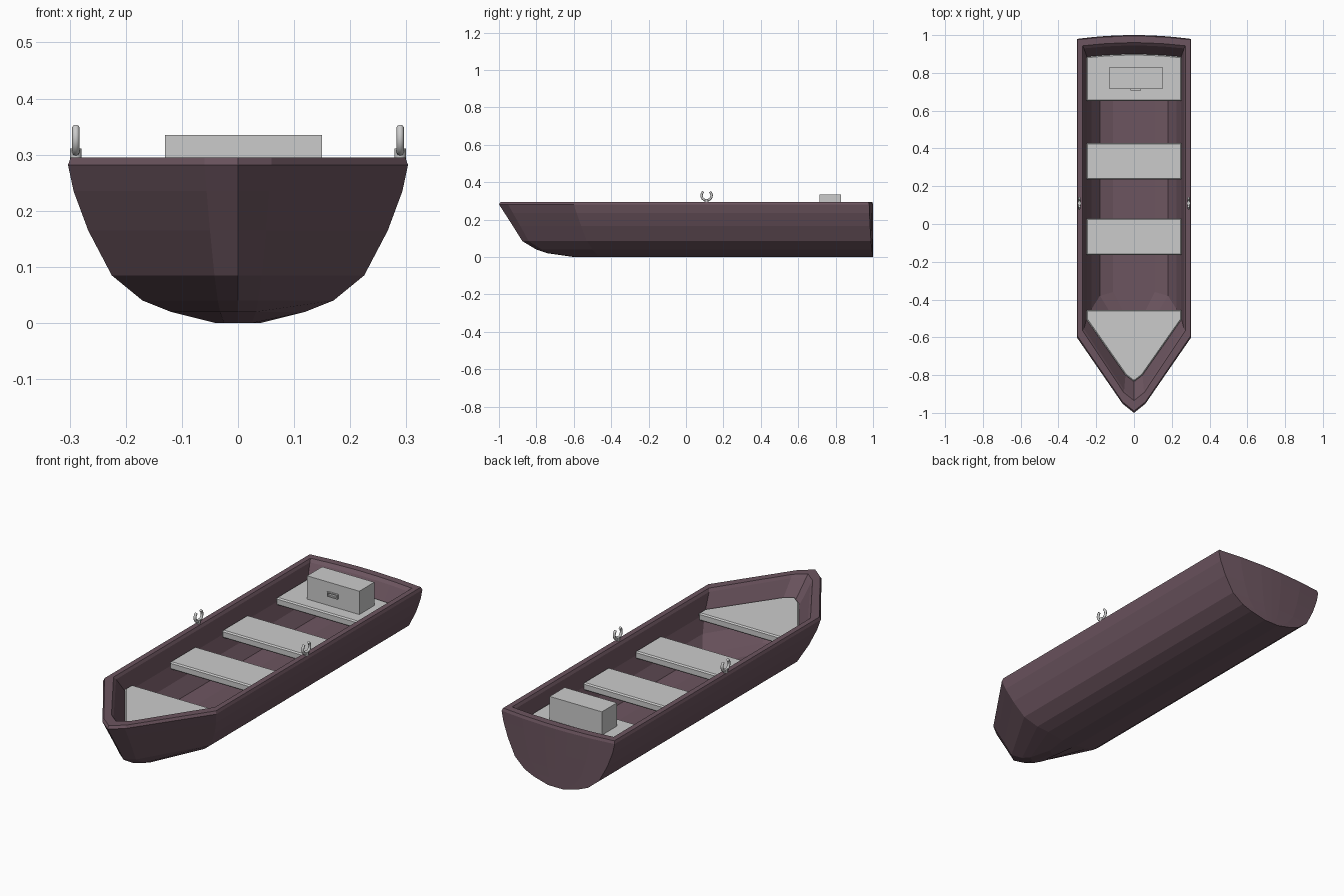
import bpy, bmesh, math

if "Cube" in bpy.data.objects:
    bpy.data.objects.remove(bpy.data.objects["Cube"])


def make_object(name, bm, mat=None):
    bmesh.ops.recalc_face_normals(bm, faces=bm.faces[:])
    mesh = bpy.data.meshes.new(name)
    bm.to_mesh(mesh)
    bm.free()
    ob = bpy.data.objects.new(name, mesh)
    bpy.context.collection.objects.link(ob)
    if mat:
        mesh.materials.append(mat)
    return ob


def bevel(ob, width, segments=1):
    m = ob.modifiers.new("bevel", 'BEVEL')
    m.width, m.segments = width, segments
    m.limit_method, m.angle_limit = 'ANGLE', math.radians(40)


def stern_curve(w, y):
    # gently bowed stern edge, from right to left
    return [(w * f, y - 0.02 * (w * f / 0.3) ** 2) for f in (1, 0.6, 0.2, 0, -0.2, -0.6, -1)]


def outline(w, knuckle, bow_x, tip, stern):
    # closed plan outline of the hull at one height
    rake = bow_x * 0.8
    return stern_curve(w, stern) + [(-w, knuckle), (-bow_x, tip + rake), (0, tip),
                                    (bow_x, tip + rake), (w, knuckle)]


def prism(name, pts, z0, z1, width=0.006):
    bm = bmesh.new()
    lo = [bm.verts.new((x, y, z0)) for x, y in pts]
    hi = [bm.verts.new((x, y, z1)) for x, y in pts]
    n = len(pts)
    for i in range(n):
        j = (i + 1) % n
        bm.faces.new((lo[i], lo[j], hi[j], hi[i]))
    bm.faces.new(lo)
    bm.faces.new(hi)
    ob = make_object(name, bm)
    if width:
        bevel(ob, width)
    return ob


def rect(x0, x1, y0, y1):
    return [(x0, y0), (x1, y0), (x1, y1), (x0, y1)]


hull_mat = bpy.data.materials.new("dark_wood")
hull_mat.diffuse_color = (0.15, 0.09, 0.115, 1)
hull_mat.use_nodes = True
hull_mat.node_tree.nodes["Principled BSDF"].inputs["Base Color"].default_value = hull_mat.diffuse_color

# Hull: z, half width, knuckle y, bow corner x, bow tip y, stern y
levels = [
    (0.000, 0.040, -0.47, 0.025, -0.60, 1.00),
    (0.020, 0.120, -0.48, 0.032, -0.74, 1.00),
    (0.040, 0.170, -0.50, 0.036, -0.80, 1.00),
    (0.085, 0.225, -0.53, 0.042, -0.875, 1.00),
    (0.165, 0.267, -0.56, 0.050, -0.925, 1.00),
    (0.235, 0.293, -0.585, 0.056, -0.970, 1.00),
    (0.282, 0.303, -0.60, 0.060, -1.00, 1.00),
    (0.295, 0.298, -0.595, 0.060, -0.990, 0.995),
    # inside of the shell
    (0.295, 0.272, -0.565, 0.055, -0.935, 0.96),
    (0.282, 0.265, -0.555, 0.052, -0.92, 0.945),
    (0.200, 0.250, -0.50, 0.045, -0.835, 0.90),
    (0.130, 0.225, -0.45, 0.040, -0.77, 0.90),
    (0.070, 0.180, -0.38, 0.030, -0.65, 0.90),
    (0.050, 0.110, -0.36, 0.025, -0.55, 0.90),
]
bm = bmesh.new()
rings = [[bm.verts.new((x, y, z)) for x, y in outline(*rest)] for z, *rest in levels]
for a, b in zip(rings, rings[1:]):
    for i in range(len(a)):
        j = (i + 1) % len(a)
        bm.faces.new((a[i], a[j], b[j], b[i]))
bm.faces.new(rings[0])
bm.faces.new(rings[-1])
make_object("hull", bm, hull_mat)

# Seats
Z0, Z1 = 0.185, 0.222
prism("middle_seat_rear", rect(-0.252, 0.252, 0.235, 0.43), Z0, Z1)
prism("middle_seat_front", rect(-0.252, 0.252, -0.165, 0.03), Z0, Z1)
prism("stern_seat", stern_curve(0.252, 0.90) + [(-0.252, 0.65), (0.252, 0.65)], Z0, Z1)
prism("bow_seat", [(0.252, -0.455), (-0.252, -0.455), (-0.252, -0.505), (-0.045, -0.80),
                   (0, -0.835), (0.045, -0.80), (0.252, -0.505)], Z0, Z1)

# Storage box with a small handle frame on its front
prism("storage_box", rect(-0.13, 0.15, 0.715, 0.83), Z1 - 0.003, 0.335, 0)
for name, x0, x1, z0, z1 in [("top", -0.018, 0.038, 0.285, 0.290), ("bottom", -0.018, 0.038, 0.268, 0.273),
                             ("left", -0.018, -0.013, 0.273, 0.285), ("right", 0.033, 0.038, 0.273, 0.285)]:
    prism("handle_" + name, rect(x0, x1, 0.706, 0.716), z0, z1, 0)

# Oarlocks: open ring on a short post
for side, sx in (("left", -1), ("right", 1)):
    x, y = sx * 0.289, 0.11
    bpy.ops.mesh.primitive_cylinder_add(vertices=16, radius=0.010, depth=0.025, location=(x, y, 0.2985))
    bpy.context.object.name = "oarlock_post_" + side
    bpy.ops.object.shade_smooth_by_angle()

    curve = bpy.data.curves.new("oarlock_ring_" + side, 'CURVE')
    curve.dimensions = '3D'
    curve.bevel_depth, curve.bevel_resolution = 0.0065, 2
    curve.use_fill_caps = True
    n = 18
    sp = curve.splines.new('POLY')
    sp.points.add(n)
    for i in range(n + 1):
        t = math.radians(130 + 280 * i / n)
        sp.points[i].co = (x, y + 0.027 * math.cos(t), 0.329 + 0.026 * math.sin(t), 1)
    ring = bpy.data.objects.new("oarlock_ring_" + side, curve)
    bpy.context.collection.objects.link(ring)
